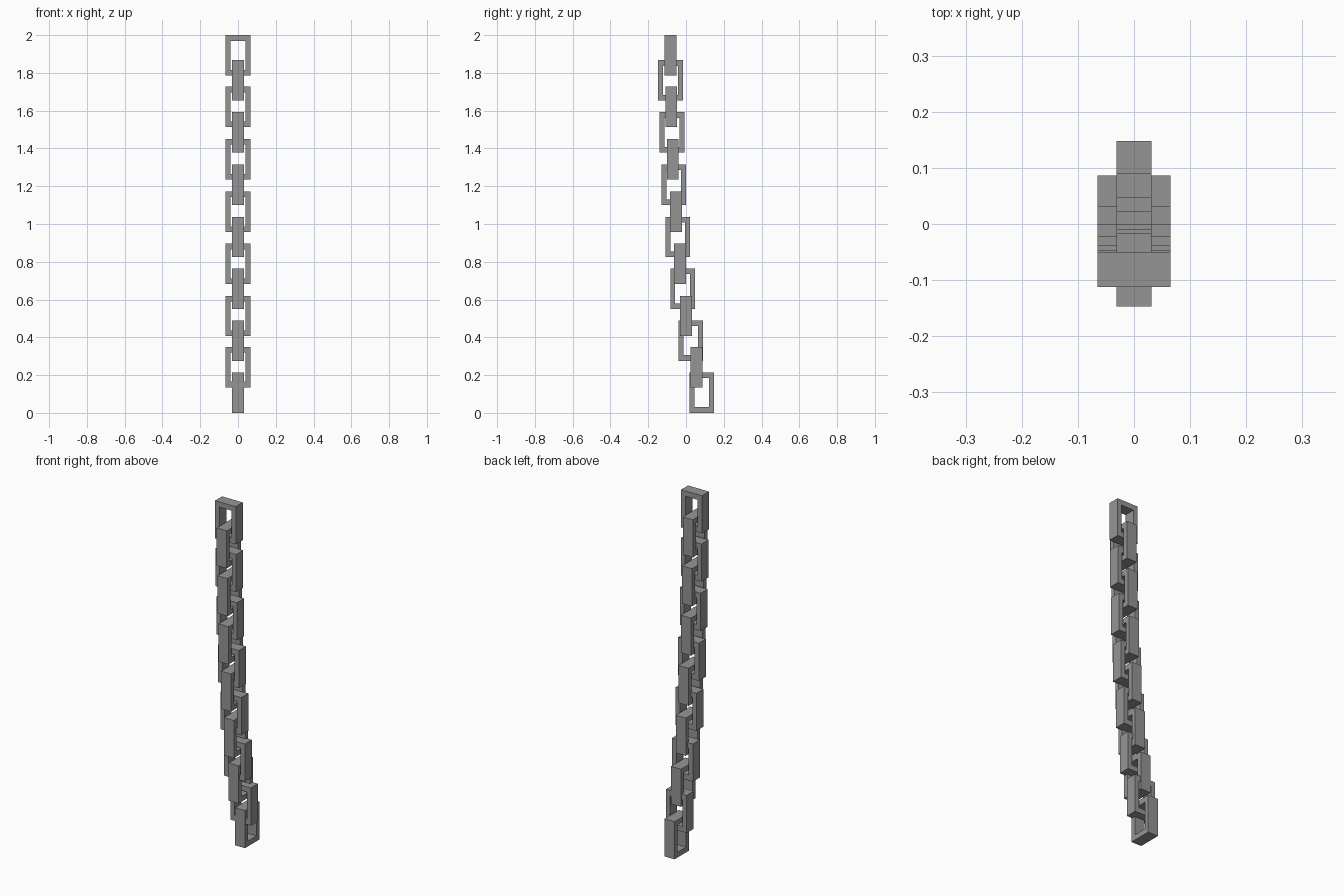
import bpy, bmesh

if "Cube" in bpy.data.objects:
    bpy.data.objects.remove(bpy.data.objects["Cube"])

# Link dimensions
WIDTH, DEPTH, HEIGHT = 0.13, 0.063, 0.214
SIDE_BAR, END_BAR = 0.026, 0.03

steel = bpy.data.materials.new("grey_steel")
steel.diffuse_color = (0.3, 0.3, 0.3, 1)
steel.use_nodes = True
steel.node_tree.nodes["Principled BSDF"].inputs["Base Color"].default_value = steel.diffuse_color


def chain_link(name, y, z, turned):
    """Rectangular frame; turned links are wide along y instead of x."""
    bm = bmesh.new()

    def ring(hw, hh, d):
        pts = [(-hw, -hh), (hw, -hh), (hw, hh), (-hw, hh)]
        return [bm.verts.new((d, u, v) if turned else (u, d, v)) for u, v in pts]

    outer = (WIDTH / 2, HEIGHT / 2)
    inner = (WIDTH / 2 - SIDE_BAR, HEIGHT / 2 - END_BAR)
    loops = [ring(*outer, -DEPTH / 2), ring(*outer, DEPTH / 2),
             ring(*inner, DEPTH / 2), ring(*inner, -DEPTH / 2)]
    # Join the four loops around the bar section
    for a, b in zip(loops, loops[1:] + loops[:1]):
        for i in range(4):
            j = (i + 1) % 4
            bm.faces.new((a[i], a[j], b[j], b[i]))
    bmesh.ops.recalc_face_normals(bm, faces=bm.faces)
    mesh = bpy.data.meshes.new(name)
    bm.to_mesh(mesh)
    bm.free()
    mesh.materials.append(steel)
    ob = bpy.data.objects.new(name, mesh)
    ob.location = (0, y, z)
    bpy.context.collection.objects.link(ob)


# Hanging curve of the chain, from the top link to the bottom link
sway = [-0.081, -0.082, -0.078, -0.074, -0.070, -0.065, -0.054,
        -0.043, -0.032, -0.018, 0.0, 0.025, 0.055, 0.083]
tops = [2.0, 1.867, 1.727, 1.592, 1.45, 1.315, 1.172,
        1.038, 0.896, 0.764, 0.62, 0.49, 0.349, 0.214]
for n, (y, top) in enumerate(zip(sway, tops)):
    chain_link(f"chain_link_{n + 1}", y, top - HEIGHT / 2, n % 2 == 1)
